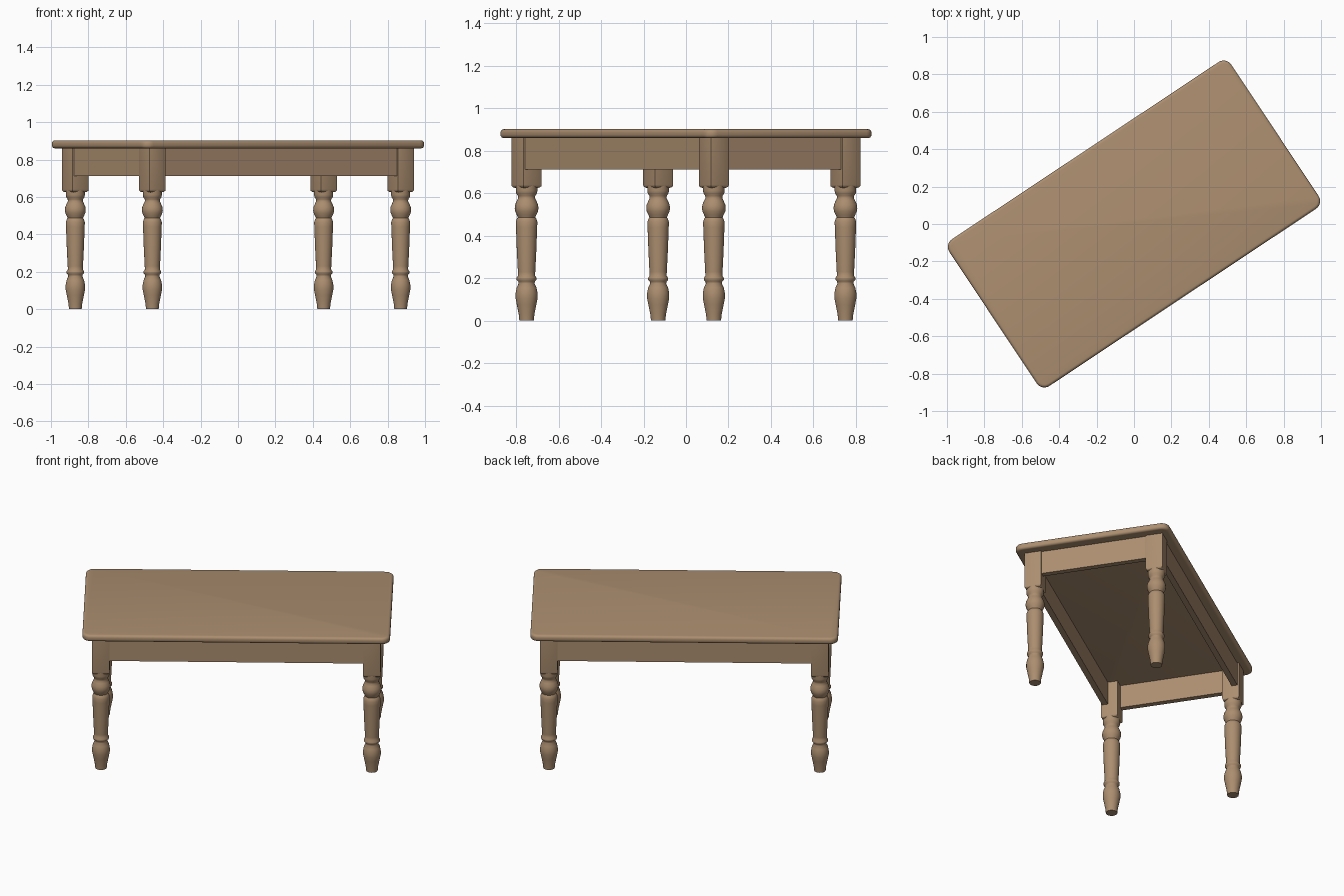
import bpy, bmesh, math
from mathutils import Matrix

if "Cube" in bpy.data.objects:
    bpy.data.objects.remove(bpy.data.objects["Cube"])

TURN = Matrix.Rotation(math.radians(33.6), 4, 'Z')   # the table stands diagonally
LEG_X, LEG_Y = 0.797, 0.372

wood = bpy.data.materials.new("warm wood")
wood.diffuse_color = (0.41, 0.27, 0.16, 1)
wood.use_nodes = True
wood.node_tree.nodes["Principled BSDF"].inputs["Base Color"].default_value = wood.diffuse_color


def finish(name, bm, pos=(0, 0, 0), angle=35):
    bmesh.ops.recalc_face_normals(bm, faces=bm.faces)
    me = bpy.data.meshes.new(name)
    bm.to_mesh(me)
    bm.free()
    me.materials.append(wood)
    ob = bpy.data.objects.new(name, me)
    bpy.context.collection.objects.link(ob)
    ob.matrix_world = TURN @ Matrix.Translation(pos)
    bpy.ops.object.select_all(action='DESELECT')
    ob.select_set(True)
    bpy.context.view_layer.objects.active = ob
    bpy.ops.object.shade_smooth_by_angle(angle=math.radians(angle))
    return ob


def box(bm, size, z0, z1):
    m = Matrix.Translation((0, 0, (z0 + z1) / 2)) @ Matrix.Diagonal((size[0], size[1], z1 - z0, 1))
    return bmesh.ops.create_cube(bm, size=1, matrix=m)['verts']


# table top: rounded corners, then rounded rim
bm = bmesh.new()
box(bm, (1.81, 0.942), 0.86, 0.902)
corners = [e for e in bm.edges if abs(e.verts[0].co.z - e.verts[1].co.z) > 0.01]
bmesh.ops.bevel(bm, geom=corners, offset=0.05, segments=6, profile=0.5, affect='EDGES')
rim = [e for e in bm.edges if abs(e.verts[0].co.z - e.verts[1].co.z) < 0.001]
bmesh.ops.bevel(bm, geom=rim, offset=0.016, segments=4, profile=0.5, affect='EDGES')
finish("table_top", bm)

# turned leg profile: (radius, height)
PROFILE = [(0.034, 0), (0.037, 0.03), (0.046, 0.075), (0.052, 0.105), (0.052, 0.13),
           (0.047, 0.155), (0.038, 0.175), (0.039, 0.184), (0.047, 0.192), (0.047, 0.202),
           (0.040, 0.212), (0.041, 0.23), (0.046, 0.33), (0.050, 0.44), (0.051, 0.465),
           (0.046, 0.48), (0.041, 0.487), (0.046, 0.498), (0.054, 0.515), (0.056, 0.53),
           (0.054, 0.547), (0.046, 0.565), (0.040, 0.578), (0.041, 0.588), (0.049, 0.60),
           (0.051, 0.612), (0.051, 0.65)]


def leg(name, x, y):
    # lathe-turned shaft
    bm = bmesh.new()
    n = 28
    rings = [[bm.verts.new((r * math.cos(2 * math.pi * i / n), r * math.sin(2 * math.pi * i / n), z))
              for i in range(n)] for r, z in PROFILE]
    for a, b in zip(rings, rings[1:]):
        for i in range(n):
            bm.faces.new((a[i], a[(i + 1) % n], b[(i + 1) % n], b[i]))
    bm.faces.new(rings[0][::-1])
    bm.faces.new(rings[-1])
    finish(name + "_turned", bm, (x, y, 0), 50)
    # square block with chamfered foot
    bm = bmesh.new()
    box(bm, (0.104, 0.104), 0.625, 0.865)
    foot = [e for e in bm.edges if all(v.co.z < 0.63 for v in e.verts)]
    bmesh.ops.bevel(bm, geom=foot, offset=0.016, segments=3, profile=0.5, affect='EDGES')
    sides = [e for e in bm.edges if abs(e.verts[0].co.z - e.verts[1].co.z) > 0.1]
    bmesh.ops.bevel(bm, geom=sides, offset=0.004, segments=2, profile=0.5, affect='EDGES')
    finish(name + "_block", bm, (x, y, 0))


for sx, end in ((-1, "left"), (1, "right")):
    for sy, side in ((-1, "front"), (1, "back")):
        leg(f"{side}_{end}_leg", sx * LEG_X, sy * LEG_Y)

# apron boards between the legs, slightly set back from the block faces
for s, side, end in ((-1, "front", "left"), (1, "back", "right")):
    bm = bmesh.new()
    box(bm, (2 * LEG_X - 0.06, 0.035), 0.712, 0.865)
    finish(side + "_apron", bm, (0, s * (LEG_Y + 0.025), 0))
    bm = bmesh.new()
    box(bm, (0.035, 2 * LEG_Y - 0.06), 0.712, 0.865)
    finish(end + "_apron", bm, (s * (LEG_X + 0.025), 0, 0))
